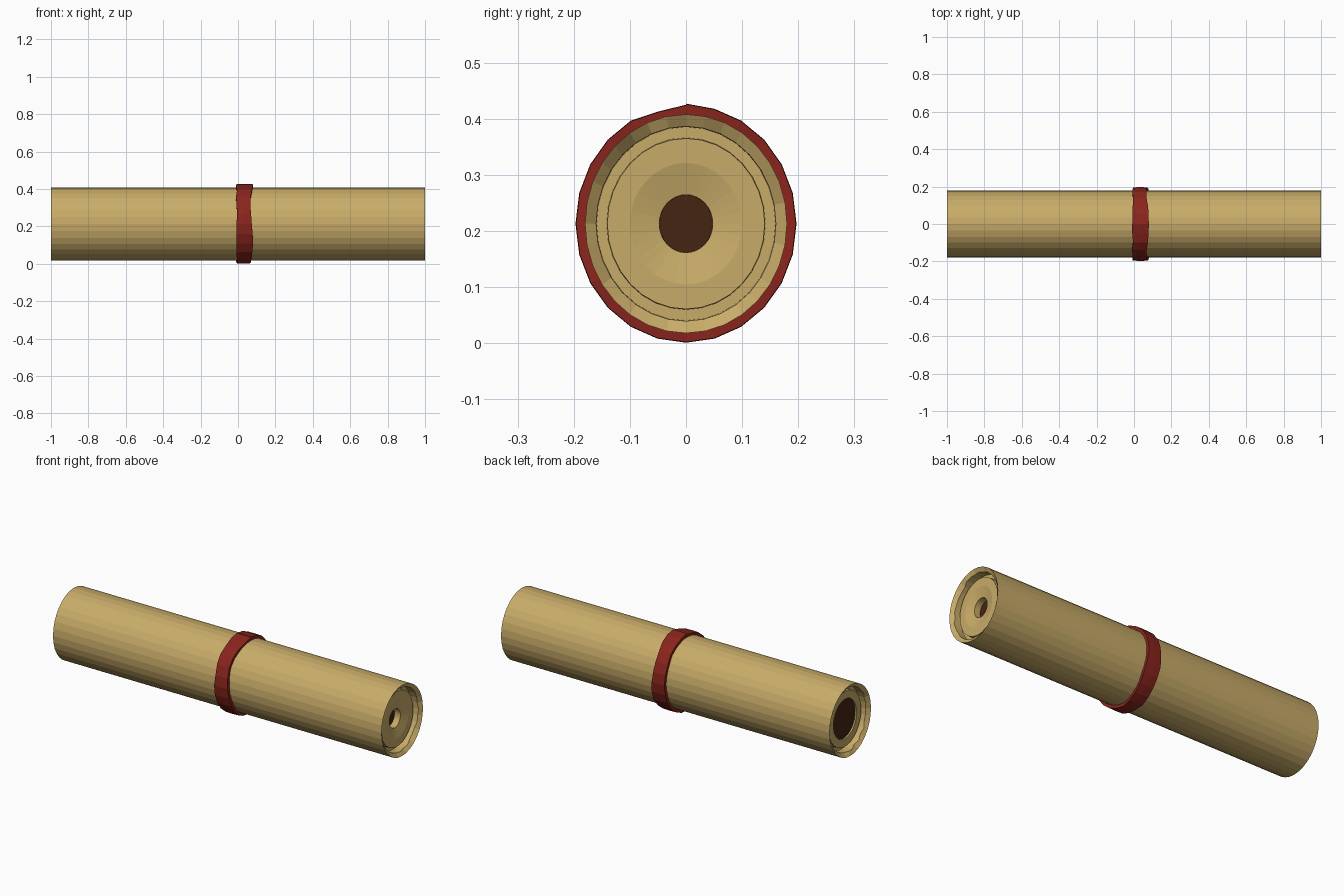
import bpy, bmesh, math, random

if "Cube" in bpy.data.objects:
    bpy.data.objects.remove(bpy.data.objects["Cube"])

random.seed(4)
CZ = 0.213            # height of the roll axis
RY, RZ = 0.18, 0.195  # slightly oval roll


def material(name, rgb):
    m = bpy.data.materials.new(name)
    m.diffuse_color = (*rgb, 1)
    m.use_nodes = True
    m.node_tree.nodes["Principled BSDF"].inputs["Base Color"].default_value = m.diffuse_color
    return m


def finish(name, bm, mat):
    bmesh.ops.recalc_face_normals(bm, faces=bm.faces)
    me = bpy.data.meshes.new(name)
    bm.to_mesh(me)
    bm.free()
    me.materials.append(mat)
    ob = bpy.data.objects.new(name, me)
    bpy.context.collection.objects.link(ob)
    return ob


def lathe(name, profile, mat, sides=32, cap=False):
    """Revolve (x, radius factor, wobble) points about the roll axis."""
    bm = bmesh.new()
    rings = []
    for x, f, wob in profile:
        ring = []
        for i in range(sides):
            a = 2 * math.pi * i / sides
            dx = random.uniform(-wob, wob)
            ring.append(bm.verts.new((x + dx, RY * f * math.sin(a), CZ + RZ * f * math.cos(a))))
        rings.append(ring)
    for p, q in zip(rings, rings[1:]):
        for i in range(sides):
            j = (i + 1) % sides
            bm.faces.new((p[i], p[j], q[j], q[i]))
    if cap:
        bm.faces.new(rings[0])
        bm.faces.new(rings[-1])
    return finish(name, bm, mat)


parchment = material("parchment", (0.58, 0.41, 0.14))
ribbon = material("ribbon_red", (0.25, 0.018, 0.012))
dark = material("dark_core", (0.06, 0.018, 0.006))

# Rolled sheet: stepped layers at both ends
outer = [(1.0, 1.0, 0), (0.985, 0.89, 0.006), (0.945, 0.885, 0), (0.945, 0.785, 0),
         (0.968, 0.78, 0), (0.968, 0.556, 0)]
left = [(-x, f, w) for x, f, w in reversed(outer)]
right = outer + [(0.955, 0.265, 0), (0.9, 0.262, 0)]
lathe("rolled_sheet", [(-0.94, 0.553, 0)] + left + right, parchment)

# Dark cores seen inside the ends
lathe("core_right", [(0.88, 0.27, 0), (0.92, 0.262, 0)], dark, cap=True)
lathe("core_left", [(-0.9, 0.553, 0), (-0.96, 0.553, 0)], dark, cap=True)

# Ribbon: uneven band whose end overlaps its start at the top
bm = bmesh.new()
N = 24
sections = []
for i in range(N + 2):
    a = 2 * math.pi * i / N
    lift = 0.002 * (i == 0) - 0.005 * (i == N - 1) - 0.004 * (i > N)
    lo = -0.008 + random.uniform(-0.002, 0.004)
    hi = 0.073 + 0.007 * math.cos(3 * a) + random.uniform(-0.002, 0.002)
    pts = []
    for x, t in ((lo, -0.004), (lo, 0.016), (0.035, 0.017), (hi, 0.016), (hi, -0.004)):
        k = t + (lift if t > 0 else 0)
        pts.append(bm.verts.new((x, (RY + k) * math.sin(a), CZ + (RZ + k) * math.cos(a))))
    sections.append(pts)
for p, q in zip(sections, sections[1:]):
    for i in range(5):
        j = (i + 1) % 5
        bm.faces.new((p[i], p[j], q[j], q[i]))
bm.faces.new(sections[0])
bm.faces.new(sections[-1])
finish("ribbon_band", bm, ribbon)
